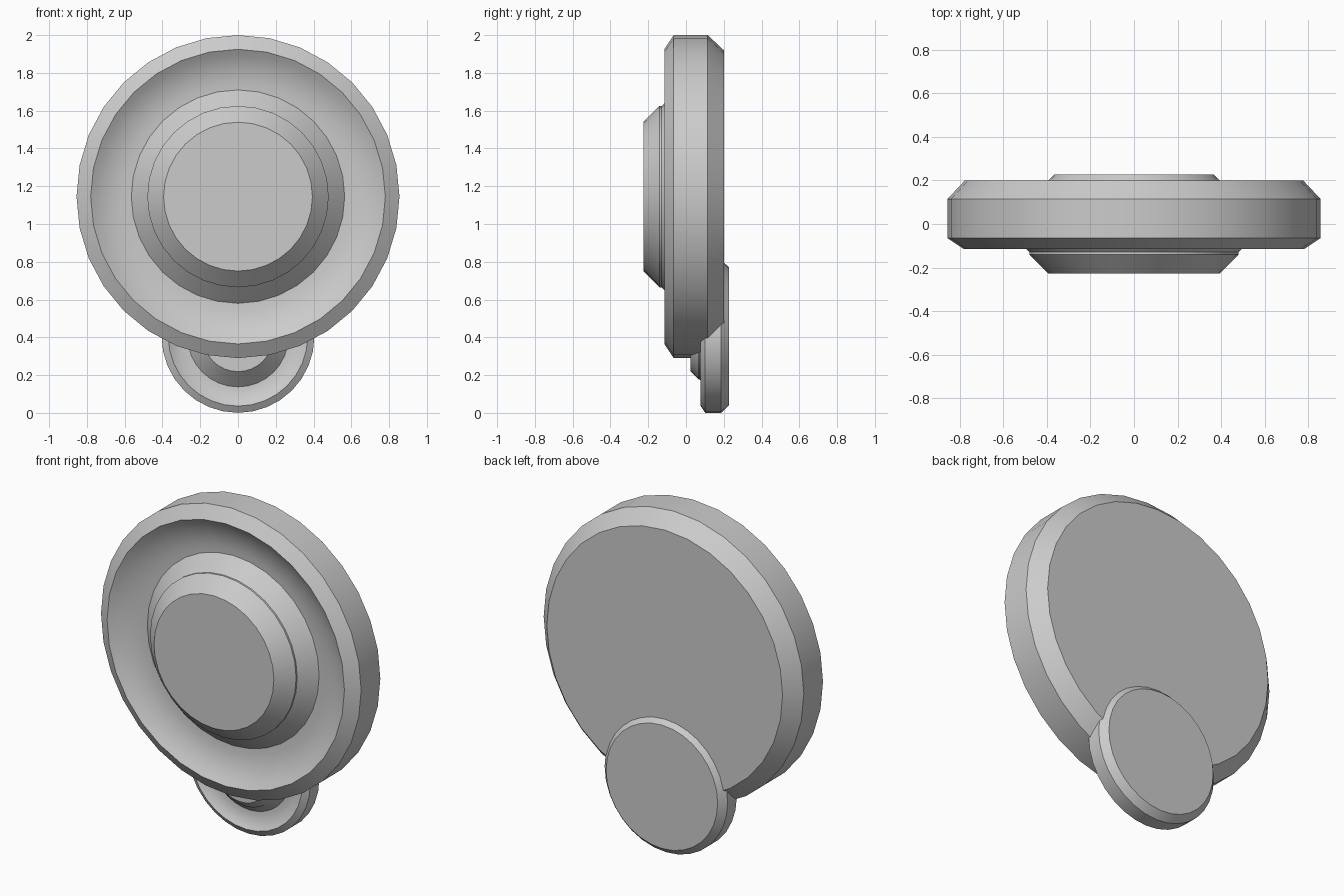
import bpy, bmesh
from math import sin, cos, tau, radians

if "Cube" in bpy.data.objects:
    bpy.data.objects.remove(bpy.data.objects["Cube"])

SIDES = 32

# Lathe profile (radius, y) from the flat back round to the raised front boss
profile = [(0.775, 0.2), (0.855, 0.115), (0.855, -0.065)]
# Dished front face: an arc that is steep at the rim and flat at the groove
R = 0.366
for i in range(7):
    a = radians(36) * (1 - i / 6)
    profile.append((0.565 + R * sin(a), -0.045 - R * (1 - cos(a))))
# Raised boss
profile += [(0.48, -0.129), (0.48, -0.14), (0.394, -0.226)]


def make_disc(name, scale, y, z):
    bm = bmesh.new()
    rings = [[bm.verts.new((r * sin(tau * k / SIDES), d, r * cos(tau * k / SIDES)))
              for k in range(SIDES)] for r, d in profile]
    for a, b in zip(rings, rings[1:]):
        for k in range(SIDES):
            n = (k + 1) % SIDES
            bm.faces.new((a[k], a[n], b[n], b[k]))
    bm.faces.new(rings[0])
    bm.faces.new(rings[-1])
    bmesh.ops.scale(bm, vec=(scale,) * 3, verts=bm.verts)
    bmesh.ops.recalc_face_normals(bm, faces=bm.faces)
    mesh = bpy.data.meshes.new(name)
    bm.to_mesh(mesh)
    bm.free()
    obj = bpy.data.objects.new(name, mesh)
    obj.location = (0, y, z)
    bpy.context.collection.objects.link(obj)
    bpy.ops.object.select_all(action='DESELECT')
    obj.select_set(True)
    bpy.context.view_layer.objects.active = obj
    bpy.ops.object.shade_smooth_by_angle(angle=radians(25))
    return obj


# Large disc in front, smaller copy set low and behind it
make_disc("large_disc", 1.0, 0.0, 1.145)
make_disc("small_disc", 0.473, 0.132, 0.405)
